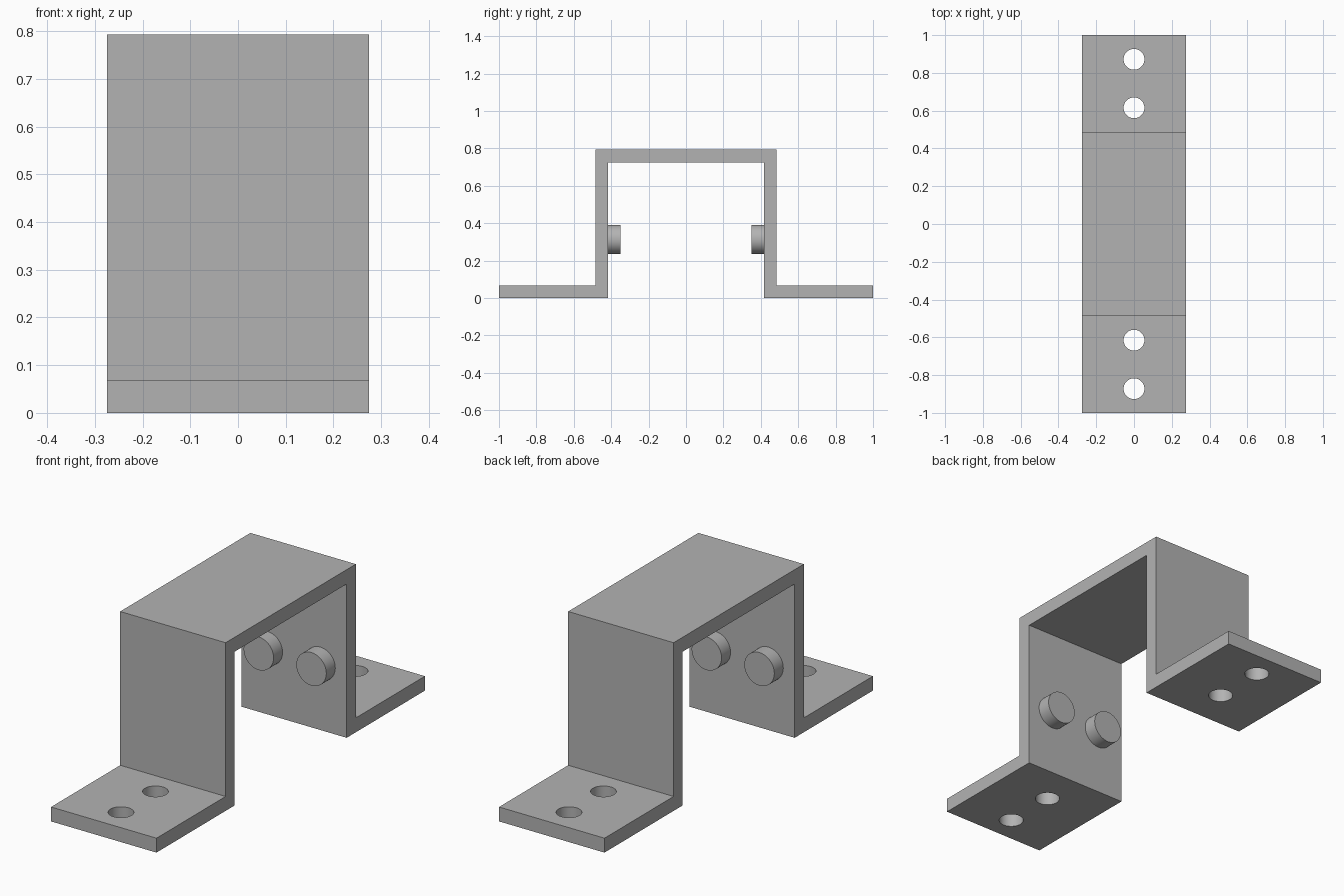
import bpy
import bmesh
from math import radians
from mathutils import Vector

cube = bpy.data.objects.get("Cube")
if cube:
    bpy.data.objects.remove(cube, do_unlink=True)

WIDTH, HEIGHT, THICK = 0.55, 0.793, 0.068
OUTER = 0.485            # outer wall face
INNER = OUTER - THICK    # inner wall face

steel = bpy.data.materials.new("grey_steel")
steel.use_nodes = True
colour = (0.45, 0.45, 0.45, 1)
steel.diffuse_color = colour
steel.node_tree.nodes["Principled BSDF"].inputs["Base Color"].default_value = colour


def activate(obj):
    bpy.ops.object.select_all(action='DESELECT')
    obj.select_set(True)
    bpy.context.view_layer.objects.active = obj


def cylinder(name, radius, depth, location, rotation=(0, 0, 0)):
    bpy.ops.mesh.primitive_cylinder_add(vertices=64, radius=radius, depth=depth,
                                        location=location, rotation=rotation)
    obj = bpy.context.object
    obj.name = name
    obj.data.materials.append(steel)
    return obj


# Hat-shaped strap: half profile in (y, z), mirrored and extruded along x
half = [(INNER, HEIGHT - THICK), (INNER, 0), (1, 0), (1, THICK),
        (OUTER, THICK), (OUTER, HEIGHT)]
profile = half + [(-y, z) for y, z in reversed(half)]
bm = bmesh.new()
face = bm.faces.new([bm.verts.new((-WIDTH / 2, y, z)) for y, z in profile])
new = bmesh.ops.extrude_face_region(bm, geom=[face])["geom"]
bmesh.ops.translate(bm, vec=Vector((WIDTH, 0, 0)),
                    verts=[v for v in new if isinstance(v, bmesh.types.BMVert)])
bmesh.ops.recalc_face_normals(bm, faces=bm.faces)
mesh = bpy.data.meshes.new("bracket_strap")
bm.to_mesh(mesh)
bm.free()
strap = bpy.data.objects.new("bracket_strap", mesh)
bpy.context.collection.objects.link(strap)
mesh.materials.append(steel)

# Bolt holes through both feet
for side in (-1, 1):
    for y in (0.615, 0.872):
        cutter = cylinder("hole_cutter", 0.055, 0.3, (0, side * y, THICK / 2))
        cutter.hide_render = True
        activate(strap)
        cut = strap.modifiers.new("hole", 'BOOLEAN')
        cut.operation = 'DIFFERENCE'
        cut.solver = 'EXACT'
        cut.object = cutter
        bpy.ops.object.modifier_apply(modifier=cut.name)
        bpy.data.objects.remove(cutter, do_unlink=True)
activate(strap)
bpy.ops.object.shade_smooth_by_angle(angle=radians(30))

# Pegs on the inner wall faces
PEG = 0.067
for end, side in (("front", -1), ("back", 1)):
    for hand, x in (("right", -WIDTH / 4), ("left", WIDTH / 4)):
        peg = cylinder(f"{end}_{hand}_peg", 0.078, PEG,
                       (x, side * (INNER - PEG / 2), 0.313), (radians(90), 0, 0))
        activate(peg)
        bpy.ops.object.shade_smooth_by_angle(angle=radians(30))
